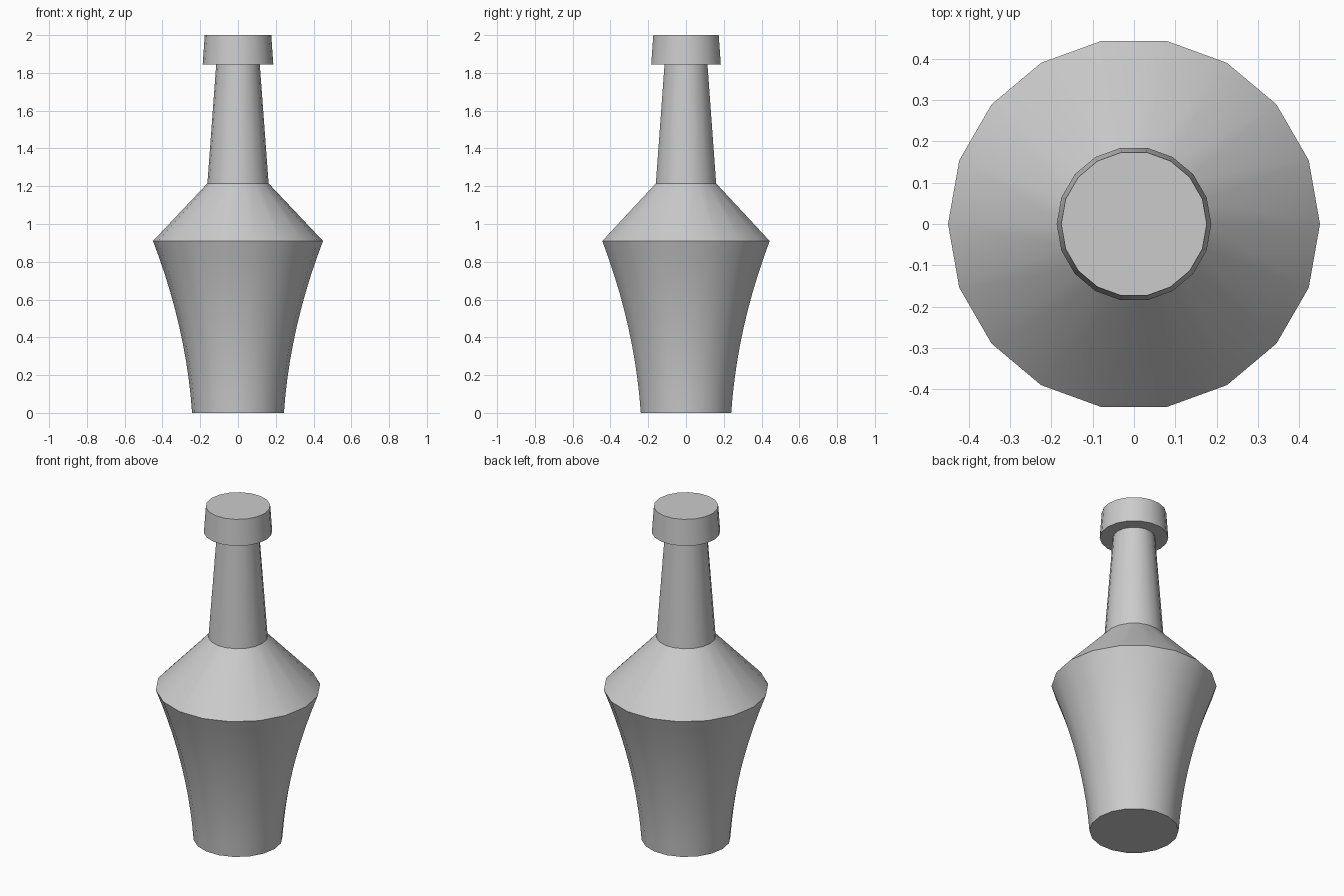
import bpy, bmesh
from math import radians, cos, sin, tau

cube = bpy.data.objects.get("Cube")
if cube:
    bpy.data.objects.remove(cube)

SIDES = 18

grey = bpy.data.materials.new("plain grey")
grey.use_nodes = True
colour = (0.6, 0.6, 0.6, 1)
grey.diffuse_color = colour
grey.node_tree.nodes["Principled BSDF"].inputs["Base Color"].default_value = colour


def lathe(name, profile):
    """Closed solid of revolution from (radius, height) points, bottom to top."""
    bm = bmesh.new()
    rings = [[bm.verts.new((r * cos(tau * i / SIDES), r * sin(tau * i / SIDES), z))
              for i in range(SIDES)] for r, z in profile]
    for low, high in zip(rings, rings[1:]):
        for i in range(SIDES):
            j = (i + 1) % SIDES
            bm.faces.new((low[i], low[j], high[j], high[i]))
    bm.faces.new(rings[0][::-1])
    bm.faces.new(rings[-1])
    mesh = bpy.data.meshes.new(name)
    bm.to_mesh(mesh)
    bm.free()
    mesh.materials.append(grey)
    obj = bpy.data.objects.new(name, mesh)
    bpy.context.collection.objects.link(obj)
    bpy.ops.object.select_all(action="DESELECT")
    obj.select_set(True)
    bpy.context.view_layer.objects.active = obj
    bpy.ops.object.shade_smooth_by_angle(angle=radians(30))
    return obj


# Flared body, sloped shoulder and tapered neck in one profile
waist, steps = 0.91, 10
flare = [(0.243 + 0.07 * z + 0.173 * z * z, z)
         for z in (waist * k / steps for k in range(steps + 1))]
lathe("bottle_body", flare + [(0.162, 1.215), (0.115, 1.85)])

# Stopper cap, slightly wider at its lower rim
lathe("bottle_cap", [(0.187, 1.845), (0.176, 2.0)])
